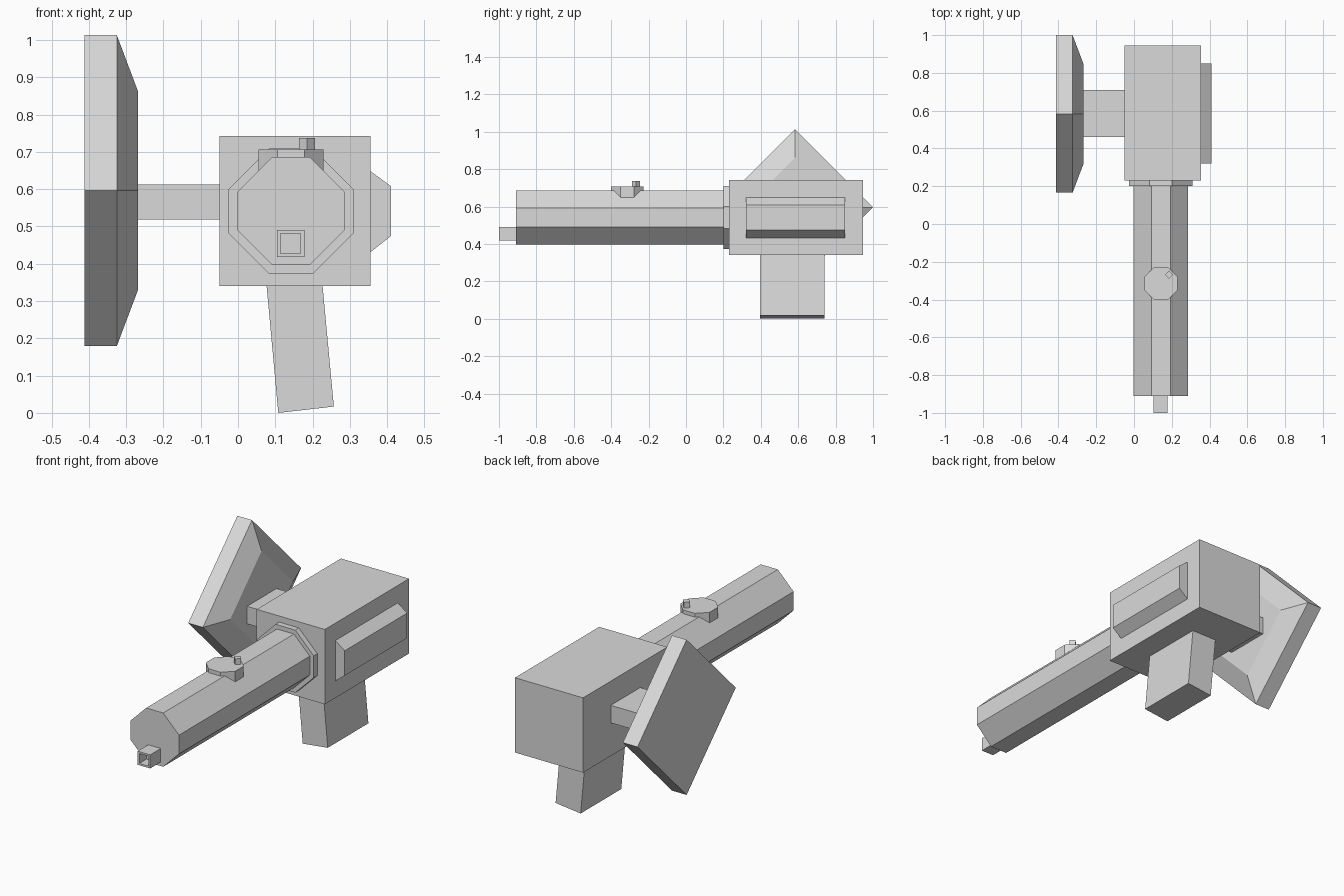
import bpy
import bmesh

if "Cube" in bpy.data.objects:
    bpy.data.objects.remove(bpy.data.objects["Cube"], do_unlink=True)

# Single grey finish
grey = bpy.data.materials.new("light_grey")
grey.use_nodes = True
colour = (0.7, 0.7, 0.7, 1)
grey.diffuse_color = colour
grey.node_tree.nodes["Principled BSDF"].inputs["Base Color"].default_value = colour


def place(axis, along, u, v):
    """Map a profile point (u, v) to 3D at a distance along an axis."""
    return {"x": (along, u, v), "y": (u, along, v), "z": (u, v, along)}[axis]


def loft(name, axis, *sections, recess=None):
    """Capped solid through (distance, profile) sections along an axis."""
    bm = bmesh.new()
    rings = [[bm.verts.new(place(axis, d, u, v)) for u, v in prof] for d, prof in sections]
    for a, b in zip(rings, rings[1:]):
        for i in range(len(a)):
            j = (i + 1) % len(a)
            bm.faces.new((a[i], a[j], b[j], b[i]))
    cap = bm.faces.new(rings[0])
    bm.faces.new(rings[-1])
    bmesh.ops.recalc_face_normals(bm, faces=bm.faces[:])
    if recess:
        rim, depth = recess
        bmesh.ops.inset_region(bm, faces=[cap], thickness=rim)
        inward = -cap.normal * depth
        floor = bmesh.ops.extrude_discrete_faces(bm, faces=[cap])["faces"][0]
        bmesh.ops.translate(bm, verts=floor.verts[:], vec=inward)
    mesh = bpy.data.meshes.new(name)
    bm.to_mesh(mesh)
    bm.free()
    mesh.materials.append(grey)
    obj = bpy.data.objects.new(name, mesh)
    bpy.context.collection.objects.link(obj)
    return obj


def rect(u0, u1, v0, v1):
    return [(u0, v0), (u1, v0), (u1, v1), (u0, v1)]


def octagon(cu, cv, r, ratio):
    f = r * ratio
    pts = [(r, -f), (r, f), (f, r), (-f, r), (-r, f), (-r, -f), (-f, -r), (f, -r)]
    return [(cu + u, cv + v) for u, v in pts]


def diamond(cu, cv, r):
    return [(cu + r, cv), (cu, cv + r), (cu - r, cv), (cu, cv - r)]


# Main housing
body = rect(-0.05, 0.355, 0.34, 0.742)
loft("body", "y", (0.23, body), (0.945, body))

# Octagonal barrel with collar
CX, CZ = 0.142, 0.541
barrel = octagon(CX, CZ, 0.1445, 0.35)
loft("barrel", "y", (-0.91, barrel), (0.24, barrel))
collar = octagon(CX, CZ, 0.168, 0.35)
loft("collar", "y", (0.2, collar), (0.24, collar))

# Hollow square nozzle under the barrel axis
nozzle = rect(0.104, 0.178, 0.418, 0.491)
loft("nozzle", "y", (-1.0, nozzle), (-0.9, nozzle), recess=(0.014, 0.06))

# Dial and peg on top of the barrel
dial = octagon(CX, -0.315, 0.087, 0.414)
loft("dial", "z", (0.64, dial), (0.706, dial))
peg = diamond(0.185, -0.268, 0.0215)
loft("dial_peg", "z", (0.69, peg), (0.737, peg))

# Raised panel with sloped long edges on the left side
loft("side_panel", "x", (0.35, rect(0.32, 0.85, 0.427, 0.652)),
     (0.41, rect(0.32, 0.85, 0.474, 0.608)))

# Arm and diamond shield on the right side
arm = rect(0.46, 0.71, 0.518, 0.612)
loft("shield_arm", "x", (-0.28, arm), (-0.04, arm))
outer, inner = diamond(0.583, 0.596, 0.417), diamond(0.583, 0.596, 0.266)
loft("shield", "x", (-0.412, outer), (-0.325, outer), (-0.268, inner))

# Slanted grip
grip = [(0.108, 0.0), (0.257, 0.017), (0.224, 0.37), (0.074, 0.37)]
loft("grip", "y", (0.395, grip), (0.74, grip))
